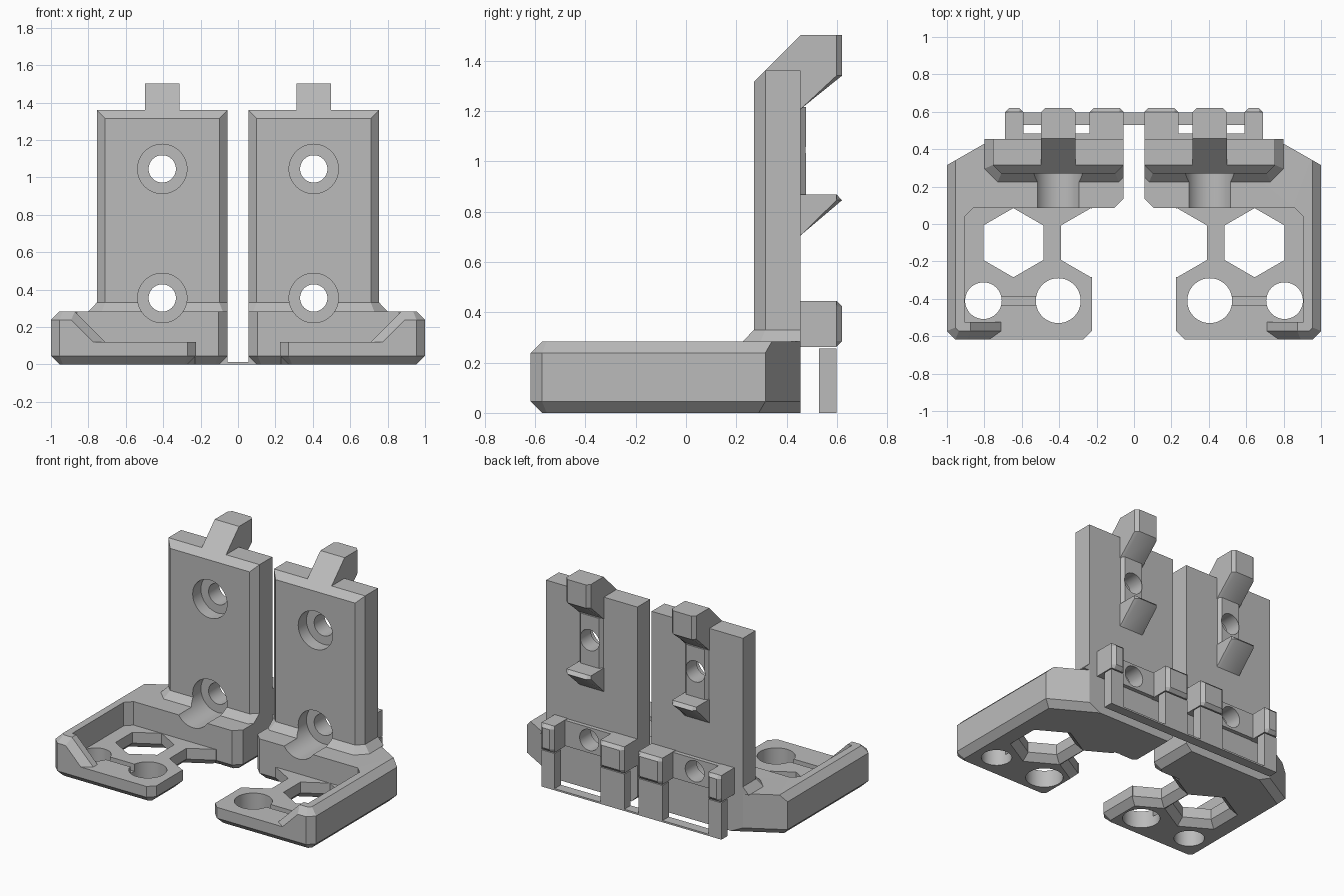
import bpy, bmesh
from math import sin, cos, pi, radians
from mathutils import Vector
from mathutils.geometry import intersect_line_line_2d  # noqa: F401  (not needed for offsets)

cube = bpy.data.objects.get("Cube")
if cube:
    bpy.data.objects.remove(cube, do_unlink=True)

grey = bpy.data.materials.new("plain_grey")
grey.use_nodes = True
tone = (0.5, 0.5, 0.5, 1)
grey.diffuse_color = tone
grey.node_tree.nodes["Principled BSDF"].inputs["Base Color"].default_value = tone

C = 0.045          # common chamfer
MID = 0.405        # centre line of one bracket
PLACE = {"x": lambda p, q, t: (t, p, q),
         "y": lambda p, q, t: (p, t, q),
         "z": lambda p, q, t: (p, q, t)}


def loft(name, axis, rings):
    """Skin a list of (position, outline) rings along an axis and cap both ends."""
    bm = bmesh.new()
    rows = [[bm.verts.new(PLACE[axis](p, q, t)) for p, q in outline] for t, outline in rings]
    n = len(rows[0])
    for a, b in zip(rows, rows[1:]):
        for i in range(n):
            j = (i + 1) % n
            bm.faces.new((a[i], a[j], b[j], b[i]))
    bm.faces.new(rows[0][::-1])
    bm.faces.new(rows[-1])
    bmesh.ops.remove_doubles(bm, verts=bm.verts, dist=1e-4)
    bmesh.ops.recalc_face_normals(bm, faces=bm.faces)
    mesh = bpy.data.meshes.new(name)
    bm.to_mesh(mesh)
    bm.free()
    obj = bpy.data.objects.new(name, mesh)
    bpy.context.scene.collection.objects.link(obj)
    mesh.materials.append(grey)
    return obj


def inset(poly, dist):
    """Move each edge of a counter-clockwise outline inward by its own distance."""
    pts = [Vector(p) for p in poly]
    n = len(pts)
    lines = []
    for i in range(n):
        d = (pts[(i + 1) % n] - pts[i]).normalized()
        lines.append((pts[i] + Vector((-d.y, d.x)) * dist[i], d))
    out = []
    for i in range(n):
        (p, d), (q, e) = lines[i - 1], lines[i]
        w = q - p
        s = (w.x * e.y - w.y * e.x) / (d.x * e.y - d.y * e.x)
        out.append(tuple(p + d * s))
    return out


def ngon(u, v, r, n, turn=0.0):
    return [(u + r * cos(turn + 2 * pi * i / n), v + r * sin(turn + 2 * pi * i / n))
            for i in range(n)]


def cutter(name, axis, rings):
    obj = loft(name, axis, rings)
    obj.hide_render = True
    return obj


def finish(obj, cuts=()):
    """Cut, mirror to the other bracket, and shade."""
    bpy.ops.object.select_all(action="DESELECT")
    bpy.context.view_layer.objects.active = obj
    obj.select_set(True)
    for c in cuts:
        m = obj.modifiers.new("cut", "BOOLEAN")
        m.operation, m.solver, m.object = "DIFFERENCE", "EXACT", c
        bpy.ops.object.modifier_apply(modifier=m.name)
    m = obj.modifiers.new("mirror", "MIRROR")
    m.use_mirror_merge = False
    bpy.ops.object.modifier_apply(modifier=m.name)
    bpy.ops.object.shade_smooth_by_angle(angle=radians(20))


# Screw holes and counterbores, shared by plate, tray and pads
screw_cuts = []
for label, z in (("lower", 0.355), ("upper", 1.045)):
    screw_cuts.append(cutter(label + "_hole_cutter", "y",
                             [(t, ngon(MID, z, 0.073, 48)) for t in (0.0, 0.58)]))
    screw_cuts.append(cutter(label + "_counterbore_cutter", "y",
                             [(t, ngon(MID, z, 0.132, 48)) for t in (-0.02, 0.36)]))

# Tray: chamfered slab, later hollowed
outline = [(0.055, 0.135), (0.105, 0.085), (0.225, 0.085), (0.225, -0.572), (0.27, -0.617),
           (0.955, -0.617), (1, -0.572), (1, 0.315), (0.755, 0.455), (0.055, 0.455)]
under = inset(outline, [0 if i == 8 else C for i in range(10)])
upper = inset(outline, [C if i in (4, 5, 6) else 0 for i in range(10)])
tray = loft("tray", "z", [(0, under), (C, outline), (0.238, outline), (0.283, upper)])

# Pocket and sloped front opening
pocket = [(0.18, -0.525), (0.905, -0.525), (0.905, 0.04), (0.86, 0.085), (0.18, 0.085)]
tray_cuts = [cutter("pocket_cutter", "z", [(0.12, pocket), (0.5, pocket)])]


def front_gap(shift):
    return [(0.1, 0.12), (0.71 + shift, 0.12), (0.91 + shift, 0.32), (0.1, 0.32)]


tray_cuts.append(cutter("front_gap_cutter", "y", [(-0.5, front_gap(0)), (-0.572, front_gap(0)),
                                                  (-0.662, front_gap(0.127))]))

# Hexagon openings with chamfered undersides
for label, x in (("inner", 0.23), ("outer", 0.645)):
    tray_cuts.append(cutter(label + "_hexagon_cutter", "z",
                            [(z, ngon(x, -0.1, r, 6, pi / 2))
                             for z, r in ((-0.01, 0.248), (C, 0.185), (0.2, 0.185))]))

# Round floor holes and the groove joining them
for label, x, r in (("large", MID, 0.12), ("small", 0.805, 0.098)):
    tray_cuts.append(cutter(label + "_round_cutter", "z",
                            [(z, ngon(x, -0.41, r, 48)) for z in (-0.05, 0.24)]))
groove = [(0.45, -0.435), (0.77, -0.435), (0.77, -0.388), (0.45, -0.388)]
tray_cuts.append(cutter("groove_cutter", "z", [(0.07, groove), (0.2, groove)]))
finish(tray, tray_cuts + screw_cuts[:2])

# Upright plate with flared foot and chamfered top
section = [(0.055, 0.315), (0.1, 0.27), (0.71, 0.27), (0.755, 0.315), (0.755, 0.455),
           (0.055, 0.455)]
foot = inset(section, [-C, -C, -C, -C, 0, 0])
crown = inset(section, [0, C, 0, 0, 0, 0])
plate = loft("back_plate", "z", [(0.283, foot), (0.33, section), (1.315, section), (1.36, crown)])
finish(plate, screw_cuts)


# Hooks and clips: side profiles with chamfered rear corners
def clip(name, x0, x1, profile):
    ends = [(min(y, 0.598), z) for y, z in profile]
    finish(loft(name, "x", [(x0, ends), (x0 + 0.022, profile), (x1 - 0.022, profile), (x1, ends)]))


clip("top_hook", 0.312, 0.498, [(0.315, 1.36), (0.457, 1.502), (0.62, 1.502), (0.62, 1.34),
                                (0.455, 1.207), (0.4, 1.207), (0.315, 1.34)])
clip("middle_hook", 0.312, 0.498, [(0.44, 0.868), (0.598, 0.868), (0.62, 0.845),
                                   (0.455, 0.705), (0.44, 0.705)])
lug = [(0.44, 0.445), (0.598, 0.445), (0.62, 0.423), (0.62, 0.285), (0.598, 0.262), (0.44, 0.262)]
clip("inner_clip", 0.055, 0.238, lug)
clip("outer_clip", 0.59, 0.69, lug)


# Raised pads around the rear screw holes
def pad(name, x0, x1, z0, z1, depth):
    shape = [(x0, 0.45), (x1, 0.45), (x1 - depth, 0.455 + depth), (x0 + depth, 0.455 + depth)]
    finish(loft(name, "z", [(z0, shape), (z1, shape)]), [screw_cuts[0], screw_cuts[2]])


pad("upper_pad", 0.312, 0.498, 0.86, 1.215, 0.022)
pad("lower_pad", 0.2, 0.63, 0.265, 0.442, 0.028)


# Rear support legs and the thin strip linking them
def block(name, x0, x1, z1):
    shape = [(x0, 0.528), (x1, 0.528), (x1, 0.597), (x0, 0.597)]
    finish(loft(name, "z", [(0, shape), (z1, shape)]))


block("inner_support", 0.055, 0.238, 0.255)
block("outer_support", 0.59, 0.69, 0.255)
block("support_strip", 0, 0.69, 0.012)

# Remove the spent cutters
for obj in [o for o in bpy.data.objects if o.name.endswith("_cutter")]:
    bpy.data.objects.remove(obj, do_unlink=True)
